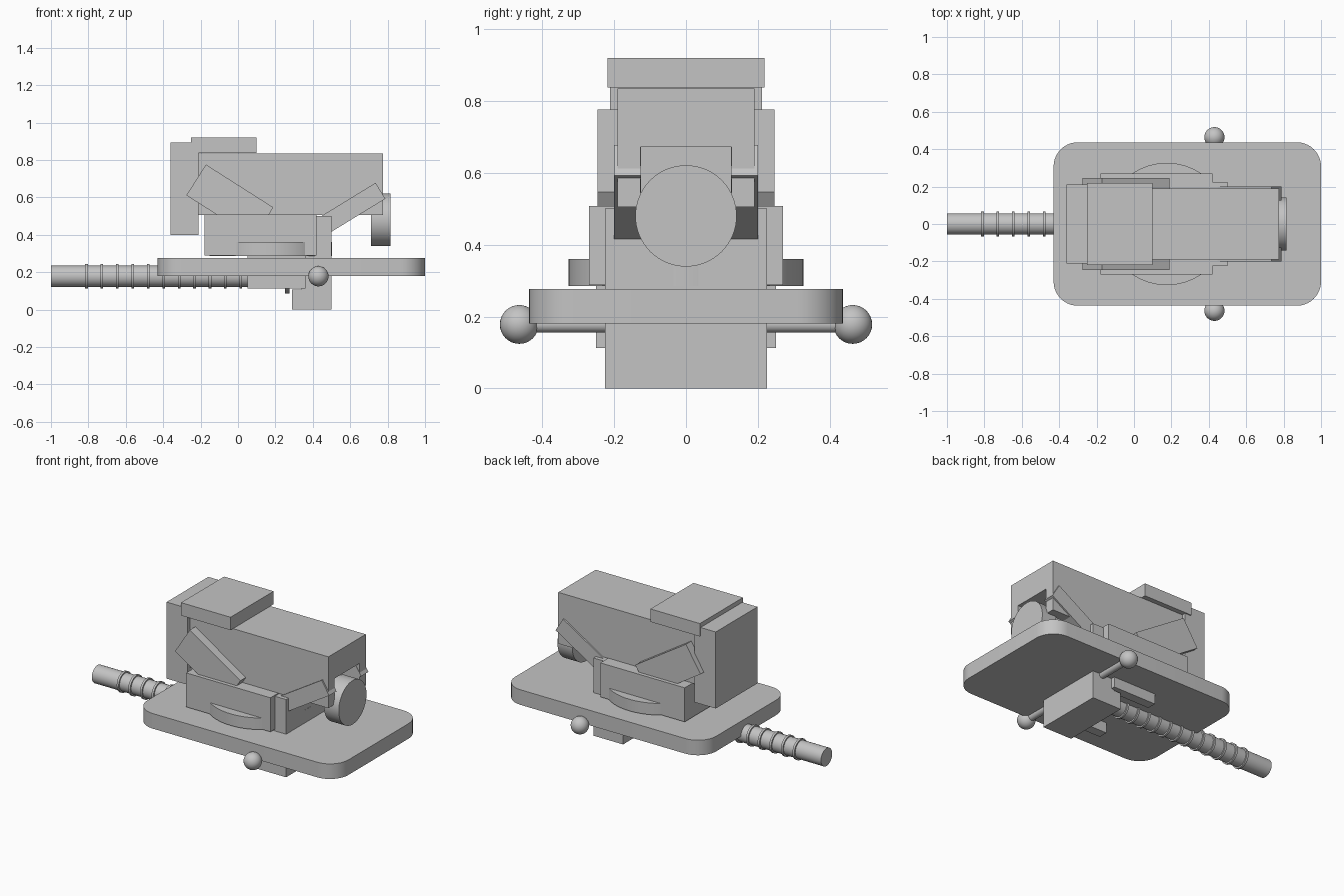
import bpy, bmesh, math
from mathutils import Matrix

if "Cube" in bpy.data.objects:
    bpy.data.objects.remove(bpy.data.objects["Cube"])

grey = bpy.data.materials.new("light grey")
grey.diffuse_color = (0.55, 0.55, 0.55, 1)
grey.use_nodes = True
grey.node_tree.nodes["Principled BSDF"].inputs["Base Color"].default_value = grey.diffuse_color


def finish(obj, name, smooth=False):
    obj.name = name
    obj.data.materials.append(grey)
    if smooth:
        bpy.ops.object.select_all(action='DESELECT')
        obj.select_set(True)
        bpy.context.view_layer.objects.active = obj
        bpy.ops.object.shade_smooth_by_angle(angle=math.radians(35))
    return obj


def box(name, x, y, z, tilt=0.0):
    """Box from (min, max) ranges, optionally tilted about y through its centre."""
    bm = bmesh.new()
    bmesh.ops.create_cube(bm, size=1)
    bmesh.ops.scale(bm, vec=(x[1] - x[0], y[1] - y[0], z[1] - z[0]), verts=bm.verts)
    centre = [(r[0] + r[1]) / 2 for r in (x, y, z)]
    # positive tilt raises the +x end
    bm.transform(Matrix.Translation(centre) @ Matrix.Rotation(-math.radians(tilt), 4, 'Y'))
    mesh = bpy.data.meshes.new(name)
    bm.to_mesh(mesh)
    bm.free()
    obj = bpy.data.objects.new(name, mesh)
    bpy.context.collection.objects.link(obj)
    return finish(obj, name)


def rod(name, radius, depth, centre, axis, sides=48):
    rot = {'x': (0, math.pi / 2, 0), 'y': (math.pi / 2, 0, 0), 'z': (0, 0, 0)}[axis]
    bpy.ops.mesh.primitive_cylinder_add(vertices=sides, radius=radius, depth=depth,
                                        location=centre, rotation=rot)
    return finish(bpy.context.object, name, True)


# Base plate with rounded corners
def base_plate(x0, x1, half, z0, z1, r, steps=10):
    bm = bmesh.new()
    verts = []
    corners = [(x1 - r, half - r), (x0 + r, half - r), (x0 + r, r - half), (x1 - r, r - half)]
    for i, (cx, cy) in enumerate(corners):
        for k in range(steps + 1):
            a = math.pi / 2 * (i + k / steps)
            verts.append(bm.verts.new((cx + r * math.cos(a), cy + r * math.sin(a), z0)))
    face = bm.faces.new(verts)
    top = bmesh.ops.extrude_face_region(bm, geom=[face])
    bmesh.ops.translate(bm, vec=(0, 0, z1 - z0),
                        verts=[g for g in top['geom'] if isinstance(g, bmesh.types.BMVert)])
    bmesh.ops.recalc_face_normals(bm, faces=bm.faces)
    mesh = bpy.data.meshes.new("base_plate")
    bm.to_mesh(mesh)
    bm.free()
    obj = bpy.data.objects.new("base_plate", mesh)
    bpy.context.collection.objects.link(obj)
    finish(obj, "base_plate", True)


base_plate(-0.43, 1.0, 0.437, 0.18, 0.277, 0.13)

# Ribbed tube running under the plate
rod("tube", 0.057, 1.34, (-0.33, 0, 0.178), 'x', 32)
for i in range(13):
    rod("tube_ring", 0.066, 0.014, (-0.81 + 0.0825 * i, 0, 0.178), 'x', 32)
rod("tube_collar", 0.092, 0.025, (0.2625, 0, 0.178), 'x', 32)

# Column through the plate and its cross bar with ball ends
box("column", (0.34, 0.5), (-0.225, 0.225), (0, 0.5))
box("column_foot", (0.29, 0.34), (-0.225, 0.225), (0, 0.107))
rod("cross_bar", 0.023, 0.93, (0.43, 0, 0.178), 'y', 24)
for s in (-1, 1):
    bpy.ops.mesh.primitive_uv_sphere_add(segments=32, ring_count=16, radius=0.054,
                                         location=(0.43, s * 0.464, 0.178))
    finish(bpy.context.object, "bar_ball", True)
    # Side rails under the turntable
    box("rail", (0.05, 0.36), sorted((s * 0.19, s * 0.25)), (0.113, 0.29))
    # Front struts
    box("strut", (0.382, 0.792), sorted((s * 0.125, s * 0.2)), (0.478, 0.578), 31.5)

# Turntable and lower housing
rod("turntable", 0.327, 0.075, (0.175, 0, 0.323), 'z', 64)
box("lower_housing", (-0.18, 0.42), (-0.27, 0.27), (0.288, 0.507))

# Upper housing with a wheel recess in the front end
housing = box("upper_housing", (-0.21, 0.776), (-0.19, 0.19), (0.505, 0.835))
cutter = box("recess_cutter", (0.6, 0.9), (-0.126, 0.126), (0.4, 0.672))
cutter.hide_render = True
cut = housing.modifiers.new("recess", 'BOOLEAN')
cut.operation = 'DIFFERENCE'
cut.solver = 'EXACT'
cut.object = cutter
bpy.context.view_layer.objects.active = housing
bpy.ops.object.modifier_apply(modifier="recess")
bpy.data.objects.remove(cutter)

# Front wheel
rod("front_disc", 0.141, 0.105, (0.763, 0, 0.48), 'x', 64)

# Rear block, top cap and tilted side flaps
box("rear_block", (-0.36, -0.21), (-0.212, 0.212), (0.4, 0.892))
box("top_cap", (-0.252, 0.1), (-0.219, 0.219), (0.837, 0.92))
box("tilted_flap", (-0.257, 0.17), (-0.246, 0.246), (0.481, 0.676), -32.5)
